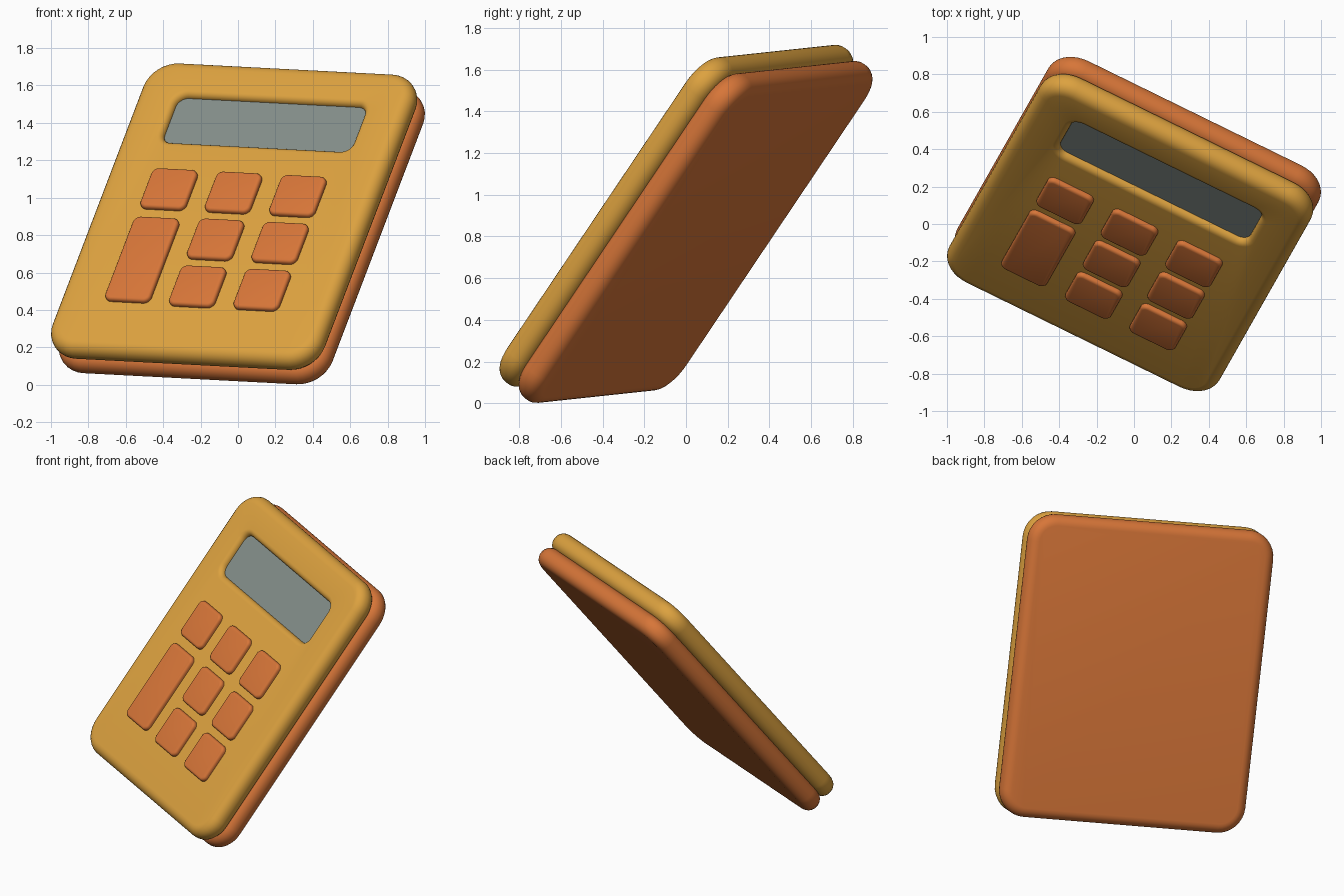
import bpy, bmesh, math
from mathutils import Matrix, Vector

if "Cube" in bpy.data.objects:
    bpy.data.objects.remove(bpy.data.objects["Cube"])

# Tilted frame: local x = width, y = up the face, z = out of the face
u = Vector((0.897, -0.439, -0.047)).normalized()
v = Vector((0.301, 0.531, 0.79))
v = (v - u * v.dot(u)).normalized()
n = u.cross(v)
FRAME = Matrix((u, v, n)).transposed().to_4x4()
FRAME.translation = (0, 0, 0.86)


def material(name, rgb):
    m = bpy.data.materials.new(name)
    m.diffuse_color = (*rgb, 1)
    m.use_nodes = True
    m.node_tree.nodes["Principled BSDF"].inputs["Base Color"].default_value = m.diffuse_color
    return m


YELLOW = material("yellow", (0.72, 0.36, 0.05))
ORANGE = material("orange", (0.68, 0.18, 0.04))
GLASS = material("glass", (0.23, 0.27, 0.25))


def rounded_rect(w, h, r, z, cx=0, cy=0, seg=8):
    pts = []
    for k, (sx, sy) in enumerate(((1, 1), (-1, 1), (-1, -1), (1, -1))):
        for i in range(seg + 1):
            a = math.pi / 2 * (k + i / seg)
            pts.append((cx + sx * (w / 2 - r) + r * math.cos(a),
                        cy + sy * (h / 2 - r) + r * math.sin(a), z))
    return pts


def loft(name, rings, mat):
    """Skin a stack of matching outlines and cap both ends."""
    bm = bmesh.new()
    loops = [[bm.verts.new(p) for p in ring] for ring in rings]
    for a, b in zip(loops, loops[1:]):
        for i in range(len(a)):
            j = (i + 1) % len(a)
            bm.faces.new((a[i], a[j], b[j], b[i]))
    bm.faces.new(loops[0][::-1])
    bm.faces.new(loops[-1])
    mesh = bpy.data.meshes.new(name)
    bm.to_mesh(mesh)
    bm.free()
    ob = bpy.data.objects.new(name, mesh)
    bpy.context.collection.objects.link(ob)
    ob.matrix_world = FRAME
    mesh.materials.append(mat)
    bpy.ops.object.select_all(action='DESELECT')
    ob.select_set(True)
    bpy.context.view_layer.objects.active = ob
    bpy.ops.object.shade_smooth_by_angle(angle=math.radians(40))
    return ob


def slab_rings(w, h, r, z0, z1, e, cx=0, cy=0, bottom=True, seg=6):
    """Outlines of a slab with rounded rims of radius e."""
    rings = []
    start = -seg if bottom else 0
    for i in range(start, seg + 1):
        a = math.pi / 2 * i / seg
        ins = e * (1 - math.cos(a))
        z = (z1 - e if i >= 0 else z0 + e) + e * math.sin(a)
        if i == 0:
            low = z0 + e if bottom else z0
            if z - low > 0.002:
                rings.append(rounded_rect(w, h, r, low, cx, cy))
        rings.append(rounded_rect(w - 2 * ins, h - 2 * ins, r - ins, z, cx, cy))
    return rings


W, H, R = 1.613, 1.955, 0.175
FACE = 0.1325

# Back shell
loft("back_shell", slab_rings(W, H, R, -FACE, 0.006, 0.065), ORANGE)

# Front shell, its face running into the recessed screen window
SW, SH, SY, LIP = 1.13, 0.31, 0.587, 0.036
front = slab_rings(W, H, R, -0.006, FACE, 0.065)
for i in range(6):
    a = math.pi / 2 * i / 5
    g = 2 * LIP * (1 - math.sin(a))
    front.append(rounded_rect(SW + g, SH + g, 0.06 + g / 2,
                              FACE - LIP * (1 - math.cos(a)), 0, SY))
front.append(rounded_rect(SW, SH, 0.06, 0.085, 0, SY))
loft("front_shell", front, YELLOW)

# Screen
loft("screen", [rounded_rect(SW + 0.004, SH + 0.004, 0.06, z, 0, SY)
                for z in (0.08, 0.097)], GLASS)

# Keys: 3 x 3 grid with one double-height key at lower left
PITCH_X, PITCH_Y, KW, KH = 0.384, 0.317, 0.27, 0.265
keys = [(c, r, 1) for r in (1, 0, -1) for c in (-1, 0, 1) if c > -1 or r == 1]
keys.append((-1, -0.5, 2))
for k, (c, r, span) in enumerate(keys):
    h = KH + (span - 1) * (PITCH_Y - 0.02)
    loft(f"key_{k + 1}", slab_rings(KW, h, 0.04, 0.11, 0.16, 0.018,
         c * PITCH_X - 0.01, -0.217 + r * PITCH_Y, bottom=False, seg=4), ORANGE)
